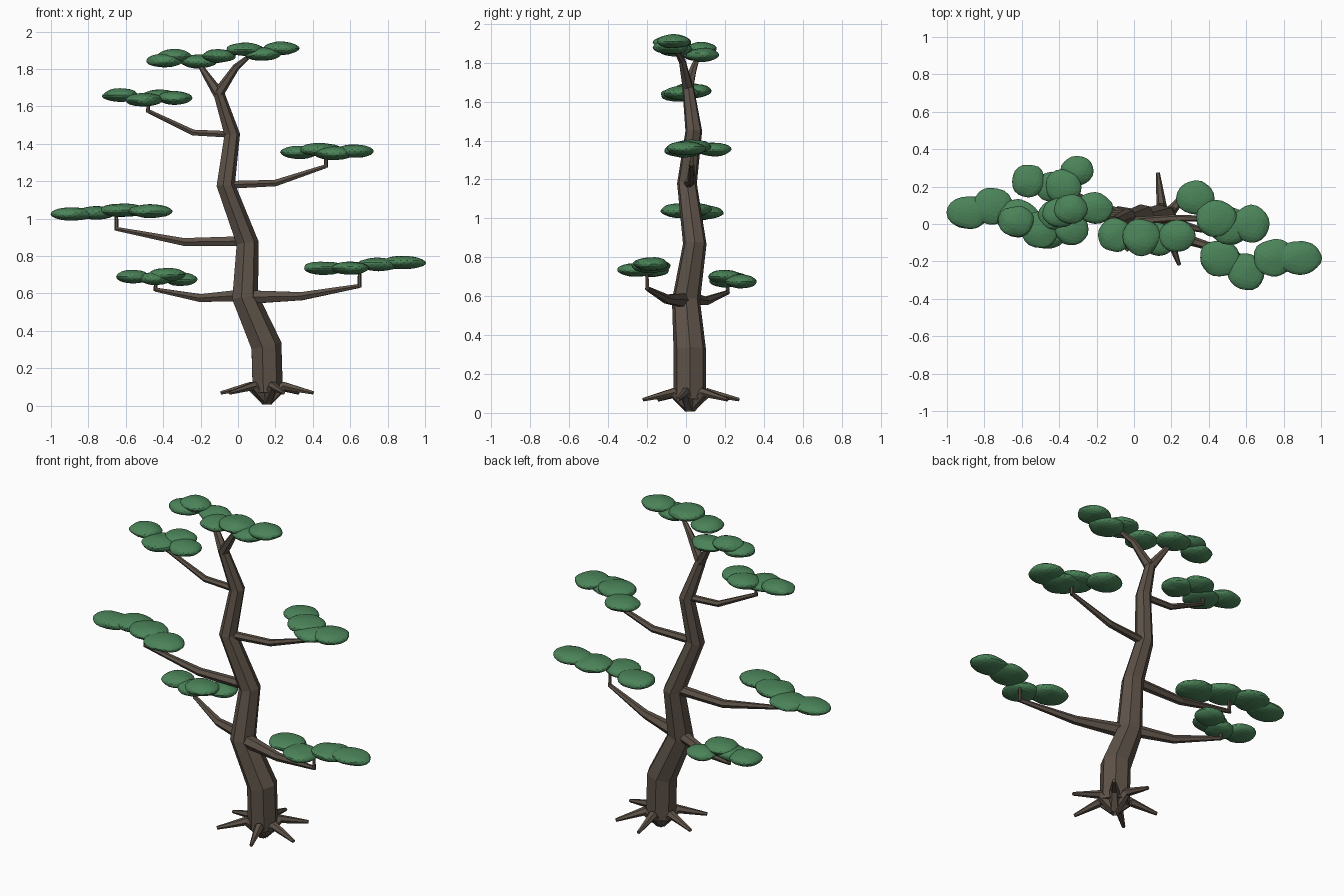
import bpy, bmesh, math, random
from mathutils import Vector, Matrix, noise

random.seed(4)


def material(name, rgb):
    m = bpy.data.materials.new(name)
    m.diffuse_color = (*rgb, 1)
    return m


BARK = material("bark", (0.11, 0.085, 0.065))
LEAF = material("foliage", (0.07, 0.23, 0.10))


def finish(name, bm, mat):
    bmesh.ops.recalc_face_normals(bm, faces=bm.faces)
    me = bpy.data.meshes.new(name)
    bm.to_mesh(me)
    bm.free()
    me.materials.append(mat)
    ob = bpy.data.objects.new(name, me)
    bpy.context.collection.objects.link(ob)
    return ob


def tube(name, path, sides=6):
    """Tapered flat-sided limb through (x, y, z, radius) points."""
    pts = [Vector(p[:3]) for p in path]
    total = (pts[-1] - pts[0]).normalized()
    ref = Vector((0, 1, 0)) if abs(total.z) > 0.7 else Vector((0, 0, 1))
    bm = bmesh.new()
    rings = []
    for i, p in enumerate(pts):
        t = Vector()
        if i > 0:
            t += (p - pts[i - 1]).normalized()
        if i < len(pts) - 1:
            t += (pts[i + 1] - p).normalized()
        t.normalize()
        u = ref.cross(t).normalized()
        v = t.cross(u)
        r = path[i][3]
        angles = [2 * math.pi * k / sides for k in range(sides)]
        rings.append([bm.verts.new(p + r * (u * math.cos(a) + v * math.sin(a)))
                      for a in angles])
    for a, b in zip(rings, rings[1:]):
        for k in range(sides):
            j = (k + 1) % sides
            bm.faces.new((a[k], a[j], b[j], b[k]))
    bm.faces.new(rings[0])
    bm.faces.new(rings[-1])
    return finish(name, bm, BARK)


def foliage(name, blobs):
    """Pad of overlapping flattened, slightly lumpy low-poly spheres."""
    bm = bmesh.new()
    for x, y, z, rx, ry in blobs:
        made = bmesh.ops.create_icosphere(bm, subdivisions=3, radius=1)["verts"]
        seed = Vector((random.random(), random.random(), random.random())) * 20
        for v in made:
            v.co *= 1 + 0.10 * noise.noise(v.co * 1.3 + seed)
        m = Matrix.Translation((x, y, z)) @ Matrix.Diagonal((rx, ry, 0.036, 1))
        bmesh.ops.transform(bm, matrix=m, verts=made)
    return finish(name, bm, LEAF)


# Winding trunk
tube("trunk", [(0.155, 0.02, 0.07, 0.085), (0.148, 0.02, 0.32, 0.086),
               (0.035, 0.0, 0.58, 0.074), (0.048, 0.045, 0.87, 0.062),
               (-0.068, 0.005, 1.18, 0.052), (-0.033, 0.04, 1.45, 0.044),
               (-0.107, 0.01, 1.68, 0.03)], 7)

# Fork at the top
tube("fork_left", [(-0.105, 0.01, 1.67, 0.03), (-0.165, 0.035, 1.76, 0.02),
                   (-0.21, 0.06, 1.83, 0.012)])
tube("fork_right", [(-0.105, 0.01, 1.67, 0.03), (-0.01, -0.02, 1.81, 0.019),
                    (0.05, -0.05, 1.86, 0.012)])

# Surface roots, rising from the base then running outward
for i, deg in enumerate((165, 96, 49, -14, -70, -141)):
    c, s = math.cos(math.radians(deg)), math.sin(math.radians(deg))
    at = lambda d, z, r: (0.155 + c * d, 0.02 + s * d, z, r)
    tube(f"root_{i + 1}", [at(0, 0.032, 0.036), at(0.095, 0.105, 0.026),
                           at(0.255, 0.068, 0.01)])

# Branches: start, bend, tip, plus the upright twig carrying the foliage
branches = {
    "low_left": ((0.03, 0.01, 0.59, 0.036), (-0.20, 0.10, 0.575, 0.024), (-0.44, 0.215, 0.62)),
    "low_right": ((0.05, -0.01, 0.58, 0.042), (0.34, -0.10, 0.585, 0.025), (0.65, -0.20, 0.64)),
    "mid_left": ((0.04, 0.045, 0.88, 0.03), (-0.29, 0.05, 0.875, 0.024), (-0.65, 0.04, 0.945)),
    "high_right": ((-0.06, 0.01, 1.18, 0.024), (0.20, 0.03, 1.19, 0.02), (0.47, 0.03, 1.28)),
    "high_left": ((-0.04, 0.035, 1.45, 0.02), (-0.24, 0.03, 1.46, 0.018), (-0.48, 0.015, 1.575)),
}
for n, (a, b, tip) in branches.items():
    tube(n + "_branch", [a, b, (*tip, 0.012)])
    x, y, z = tip
    tube(n + "_twig", [(x, y, z - 0.008, 0.011), (x, y, z + 0.09, 0.009)])

# Foliage pads: x, y, z, width and depth radii of each lobe
foliage("low_left_foliage", [(-0.565, 0.23, 0.69, 0.09, 0.09), (-0.44, 0.20, 0.68, 0.09, 0.08),
                             (-0.38, 0.20, 0.70, 0.10, 0.09), (-0.305, 0.285, 0.675, 0.085, 0.08)])
foliage("low_right_foliage", [(0.46, -0.18, 0.735, 0.11, 0.10), (0.60, -0.255, 0.735, 0.10, 0.10),
                              (0.75, -0.18, 0.755, 0.11, 0.10), (0.885, -0.18, 0.765, 0.115, 0.09)])
foliage("mid_left_foliage", [(-0.885, 0.06, 1.025, 0.115, 0.09), (-0.76, 0.095, 1.03, 0.11, 0.10),
                             (-0.62, 0.03, 1.045, 0.12, 0.10), (-0.47, -0.035, 1.04, 0.12, 0.10)])
foliage("high_right_foliage", [(0.33, 0.14, 1.355, 0.105, 0.09), (0.44, 0.03, 1.37, 0.11, 0.10),
                               (0.51, -0.01, 1.35, 0.11, 0.10), (0.625, 0.0, 1.36, 0.10, 0.10)])
foliage("high_left_foliage", [(-0.63, 0.015, 1.66, 0.095, 0.08), (-0.50, -0.03, 1.635, 0.10, 0.10),
                              (-0.42, 0.05, 1.655, 0.09, 0.08), (-0.335, -0.025, 1.645, 0.09, 0.09)])
foliage("top_left_foliage", [(-0.395, 0.06, 1.845, 0.095, 0.08), (-0.34, 0.08, 1.87, 0.09, 0.08),
                             (-0.21, 0.085, 1.84, 0.10, 0.085)])
foliage("top_right_foliage", [(-0.10, -0.06, 1.87, 0.09, 0.09), (0.04, -0.07, 1.905, 0.10, 0.10),
                              (0.13, -0.08, 1.88, 0.10, 0.09), (0.23, -0.065, 1.91, 0.095, 0.085)])
